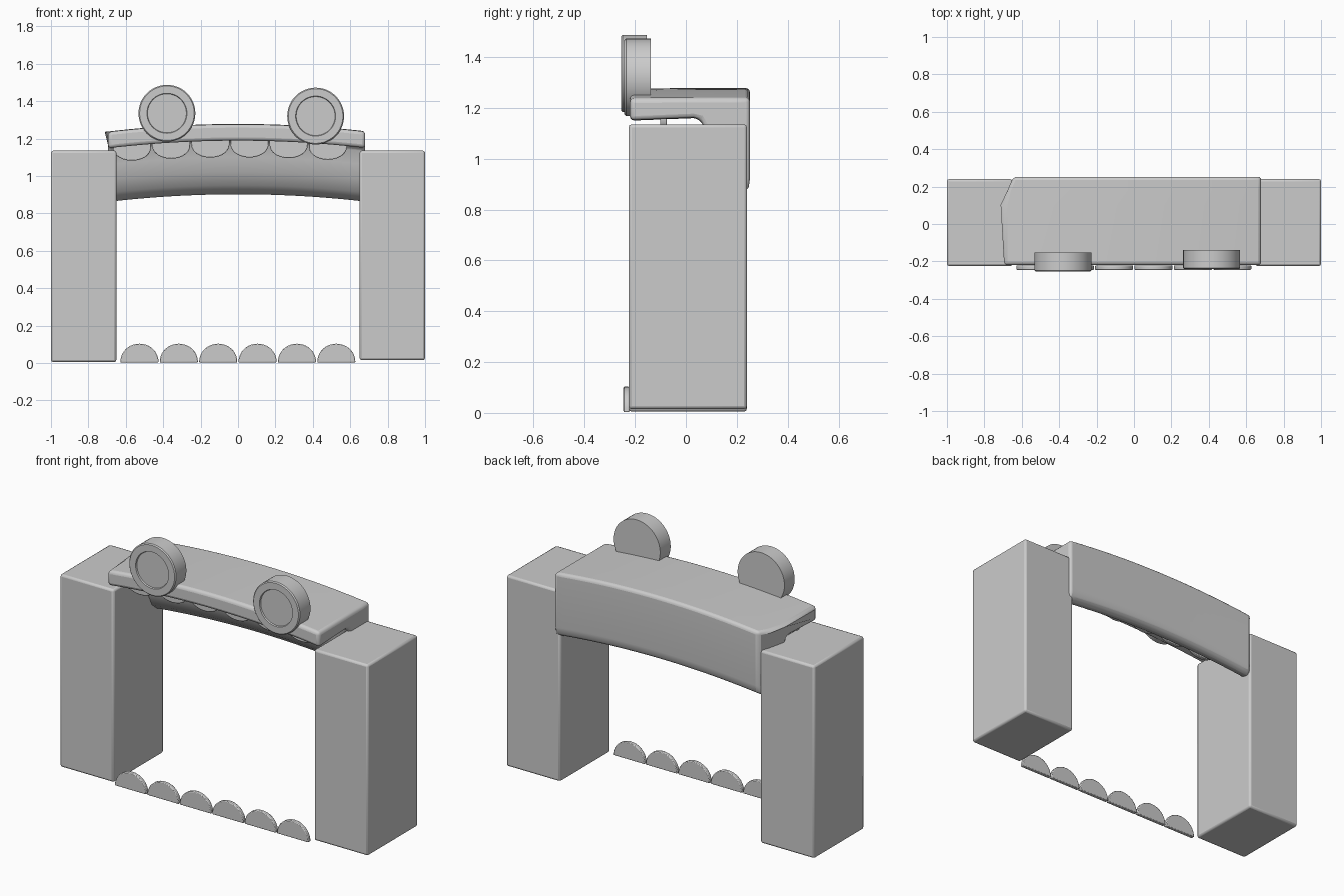
import bpy, bmesh
from math import pi, sin, cos

if "Cube" in bpy.data.objects:
    bpy.data.objects.remove(bpy.data.objects["Cube"])


def finish(name, bm, bevel=0.0, segments=2, angle=35):
    bmesh.ops.recalc_face_normals(bm, faces=bm.faces)
    mesh = bpy.data.meshes.new(name)
    bm.to_mesh(mesh)
    bm.free()
    ob = bpy.data.objects.new(name, mesh)
    bpy.context.collection.objects.link(ob)
    if bevel:
        mod = ob.modifiers.new("soft_edges", 'BEVEL')
        mod.width, mod.segments = bevel, segments
        mod.limit_method = 'ANGLE'
        mod.angle_limit = 0.7
    bpy.ops.object.select_all(action='DESELECT')
    bpy.context.view_layer.objects.active = ob
    ob.select_set(True)
    bpy.ops.object.shade_smooth_by_angle(angle=angle * pi / 180)
    return ob


def loft(bm, rings):
    """Skin closed rings of equal length and cap both ends."""
    rows = [[bm.verts.new(p) for p in r] for r in rings]
    n = len(rows[0])
    for a, b in zip(rows, rows[1:]):
        for i in range(n):
            j = (i + 1) % n
            bm.faces.new((a[i], a[j], b[j], b[i]))
    bm.faces.new(rows[0])
    bm.faces.new(rows[-1])


def arch(x):
    return 0.04 * (1 - (x / 0.69) ** 2)


# Two side pillars
def pillar(name, x0, x1, z0):
    y0, y1, z1 = -0.225, 0.24, 1.135
    bm = bmesh.new()
    loft(bm, [[(x0, y0, z), (x1, y0, z), (x1, y1, z), (x0, y1, z)] for z in (z0, z1)])
    finish(name, bm, 0.012)


pillar("left_pillar", -1.0, -0.65, 0.005)
pillar("right_pillar", 0.65, 1.0, 0.015)

# Arched canopy: roof slab with a back wall that tapers at the bottom
profile = [(-0.22, 1.236), (0.1, 1.238), (0.18, 1.238), (0.252, 1.238), (0.252, 0.92),
           (0.247, 0.885), (0.232, 0.864), (0.21, 0.862), (0.175, 0.872), (0.13, 0.91),
           (0.095, 0.98), (0.075, 1.06), (0.068, 1.13), (0.055, 1.152), (0.03, 1.158),
           (-0.22, 1.148)]
rings = []
for k in range(25):
    t = k / 24
    ring = []
    for y, z in profile:
        left = -0.695 + 0.05 * max(0, (y - 0.1) / 0.152) ** 1.5   # cut-back rear corner
        x = left + (0.68 - left) * t
        ring.append((x, y, z + arch(x)))
    rings.append(ring)
bm = bmesh.new()
loft(bm, rings)
finish("canopy", bm, 0.018, 3)


# Scalloped teeth
def tooth(name, cx, z, height, y0, y1, root=0.0):
    outline = [(cx + 0.102 * cos(a), z + height * sin(a) ** 0.95)
               for a in (pi * i / 20 for i in range(21))]
    outline[0], outline[-1] = (cx + 0.102, z), (cx - 0.102, z)
    if root:
        outline += [(cx - 0.102, z + root), (cx + 0.102, z + root)]
    bm = bmesh.new()
    loft(bm, [[(x, y, h) for x, h in outline] for y in (y0, y1)])
    finish(name, bm, 0.004)


for i in range(6):
    tooth(f"lower_tooth_{i + 1}", -0.527 + 0.2105 * i, 0.003, 0.1, -0.245, -0.222)
    ux = -0.567 + 0.2095 * i
    tooth(f"upper_tooth_{i + 1}", ux, 1.145 + 0.65 * arch(ux), -0.072, -0.1, -0.075, 0.04)


# Round eyes with a shallow recessed centre
def eye(name, cx, cz, y0, y1, r=0.152):
    steps = [(y1, r), (y0 + 0.006, r), (y0, r - 0.006), (y0, 0.107), (y0 + 0.008, 0.104)]
    bm = bmesh.new()
    loft(bm, [[(cx + q * cos(2 * pi * i / 48), y, cz + q * sin(2 * pi * i / 48))
               for i in range(48)] for y, q in steps])
    finish(name, bm)


eye("left_eye", -0.38, 1.335, -0.254, -0.153)
eye("right_eye", 0.415, 1.32, -0.241, -0.138)
